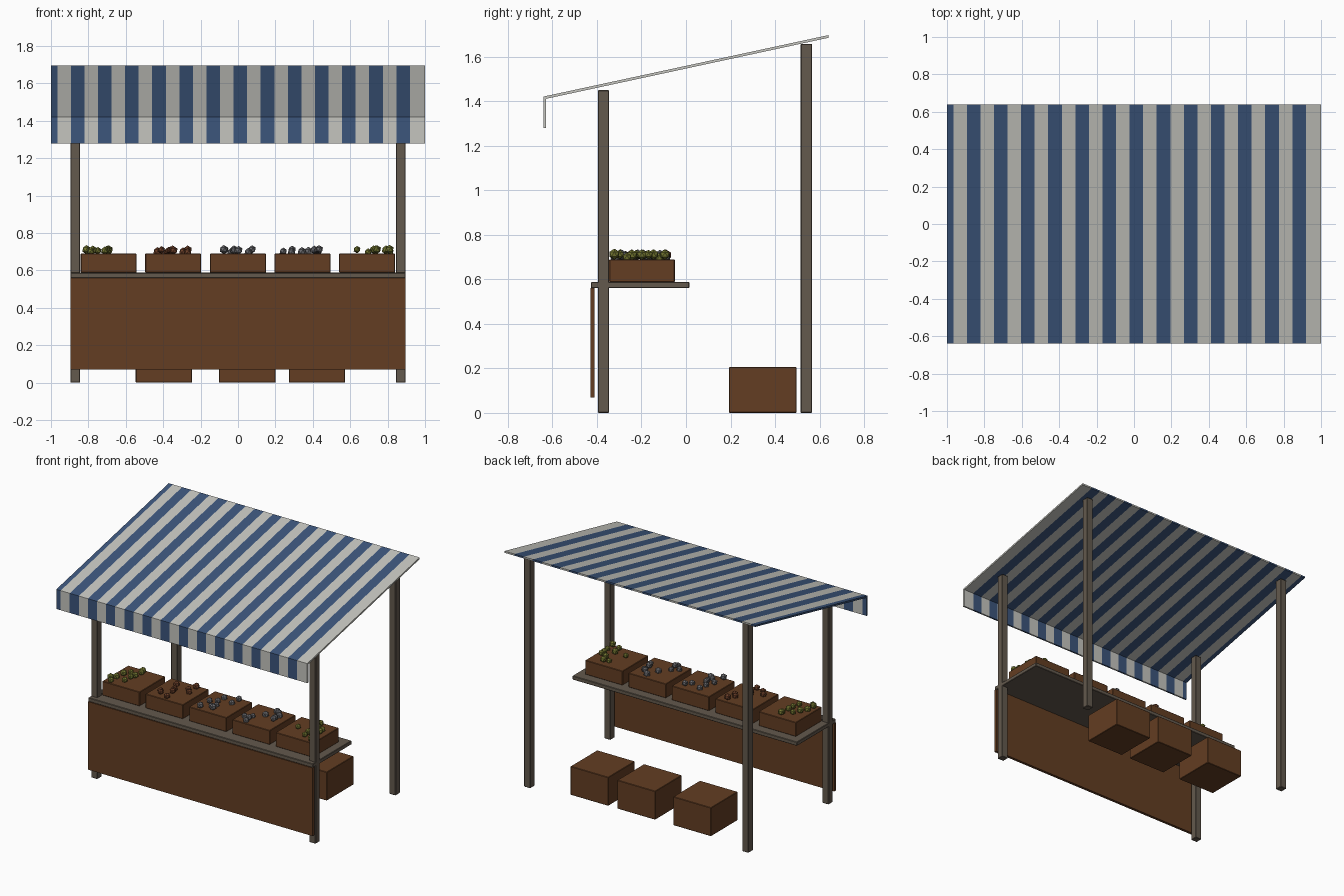
import bpy, bmesh, random
from mathutils import Matrix, Vector

if "Cube" in bpy.data.objects:
    bpy.data.objects.remove(bpy.data.objects["Cube"])

random.seed(4)


def mat(name, rgb):
    m = bpy.data.materials.new(name)
    m.diffuse_color = (*rgb, 1)
    m.use_nodes = True
    m.node_tree.nodes["Principled BSDF"].inputs["Base Color"].default_value = m.diffuse_color
    return m


BLUE = mat("blue cloth", (0.045, 0.092, 0.2))
WHITE = mat("off white cloth", (0.56, 0.56, 0.52))
BROWN = mat("brown wood", (0.125, 0.047, 0.016))
GREY = mat("weathered wood", (0.125, 0.10, 0.075))
OLIVE = mat("olive fruit", (0.17, 0.18, 0.03))
RUST = mat("rust fruit", (0.15, 0.05, 0.022))
SLATE = mat("slate fruit", (0.14, 0.14, 0.15))


def finish(bm, name, *mats):
    bmesh.ops.recalc_face_normals(bm, faces=bm.faces)
    me = bpy.data.meshes.new(name)
    bm.to_mesh(me)
    bm.free()
    for m in mats:
        me.materials.append(m)
    ob = bpy.data.objects.new(name, me)
    bpy.context.collection.objects.link(ob)
    return ob


def box(name, x, y, z, m, bevel=0.003):
    """Box from (min, max) ranges with a fine bevel."""
    bm = bmesh.new()
    c = Vector((sum(x) / 2, sum(y) / 2, sum(z) / 2))
    s = (x[1] - x[0], y[1] - y[0], z[1] - z[0])
    bmesh.ops.create_cube(bm, size=1, matrix=Matrix.Translation(c) @ Matrix.Diagonal((*s, 1)))
    ob = finish(bm, name, m)
    if bevel:
        b = ob.modifiers.new("bevel", 'BEVEL')
        b.width, b.segments = bevel, 1
    return ob


# Striped canopy with hanging valance: one profile swept across the stripes
profile = [(-0.64, 1.28), (-0.64, 1.421), (0.64, 1.697),
           (0.64, 1.685), (-0.628, 1.411), (-0.628, 1.28)]
xs = [-1.0] + [-0.966 + 0.0725 * i for i in range(27)] + [1.0]
bm = bmesh.new()
rings = [[bm.verts.new((x, y, z)) for y, z in profile] for x in xs]
n = len(profile)
for i in range(len(xs) - 1):
    for j in range(n):
        k = (j + 1) % n
        f = bm.faces.new((rings[i][j], rings[i][k], rings[i + 1][k], rings[i + 1][j]))
        f.material_index = i % 2 if i < len(xs) - 2 else 1
for ring, idx in ((rings[0], 0), (rings[-1], 1)):
    for q in ((0, 1, 4, 5), (1, 2, 3, 4)):
        bm.faces.new([ring[v] for v in q]).material_index = idx
finish(bm, "canopy", BLUE, WHITE)

# Four posts
for side, cx in (("left", -0.87), ("right", 0.87)):
    box(f"front_post_{side}", (cx - 0.025, cx + 0.025), (-0.395, -0.345), (0, 1.45), GREY)
    box(f"back_post_{side}", (cx - 0.025, cx + 0.025), (0.515, 0.567), (0, 1.657), GREY)

# Counter top and front panel
box("counter_top", (-0.895, 0.895), (-0.427, 0.015), (0.56, 0.588), GREY)
box("front_panel", (-0.895, 0.895), (-0.43, -0.41), (0.07, 0.56), BROWN, 0)

# Produce crates with scattered fruit
goods = [(-0.692, OLIVE, -0.82, -0.68), (-0.347, RUST, -0.44, -0.25), (0, SLATE, -0.08, 0.12),
         (0.345, SLATE, 0.235, 0.45), (0.69, OLIVE, 0.585, 0.82)]
for i, (cx, m, lo, hi) in enumerate(goods):
    box(f"display_crate_{i + 1}", (cx - 0.149, cx + 0.149), (-0.345, -0.05), (0.588, 0.69), BROWN)
    bm = bmesh.new()
    for k in range(10):
        p = (random.uniform(lo, hi), -0.317 + 0.0247 * k + random.uniform(-0.006, 0.006),
             random.uniform(0.698, 0.713))
        bmesh.ops.create_icosphere(bm, subdivisions=1, radius=random.uniform(0.02, 0.025),
                                   matrix=Matrix.Translation(p))
    finish(bm, f"fruit_{i + 1}", m)

# Storage crates on the ground behind the counter
for i, x in enumerate(((-0.547, -0.246), (-0.102, 0.2), (0.272, 0.573))):
    box(f"storage_crate_{i + 1}", x, (0.193, 0.497), (0, 0.206), BROWN)
